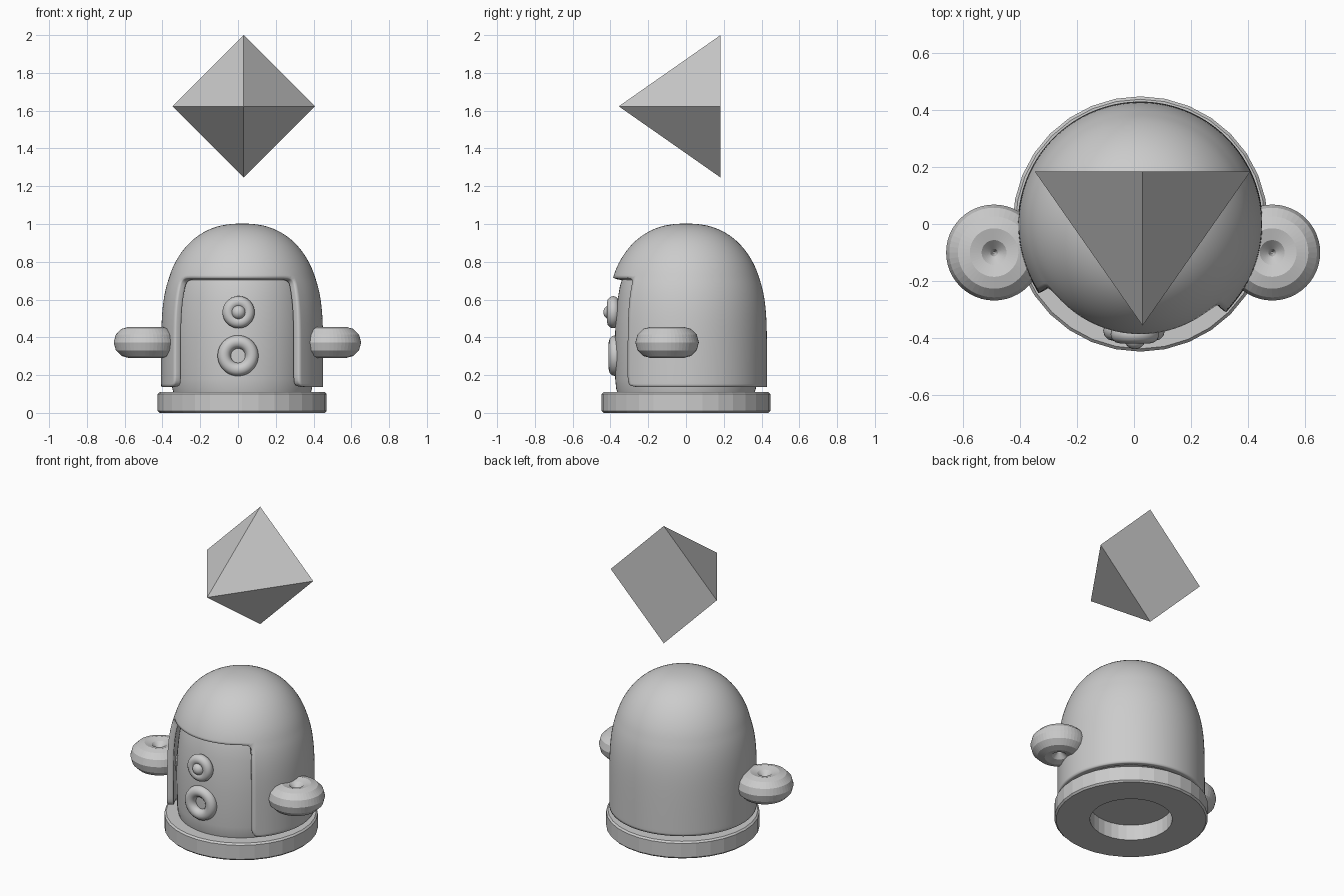
import bpy, bmesh
from math import sin, cos, radians, pi
from mathutils import Matrix

if "Cube" in bpy.data.objects:
    bpy.data.objects.remove(bpy.data.objects["Cube"])

CX = 0.022  # axis of the round body


def new_object(name, bm, smooth=None):
    me = bpy.data.meshes.new(name)
    bm.to_mesh(me)
    bm.free()
    ob = bpy.data.objects.new(name, me)
    bpy.context.collection.objects.link(ob)
    bpy.ops.object.select_all(action='DESELECT')
    ob.select_set(True)
    bpy.context.view_layer.objects.active = ob
    if smooth == 'all':
        bpy.ops.object.shade_smooth()
    elif smooth:
        bpy.ops.object.shade_smooth_by_angle(angle=radians(smooth))
    return ob


def lathe(profile, angles, skip=lambda i, j: False, pole=None, floor=False):
    """Revolve (radius, z) points around z; skip(i, j) leaves faces out."""
    bm = bmesh.new()
    n = len(angles)
    rows = [[bm.verts.new((r * sin(a), -r * cos(a), z)) for a in angles] for r, z in profile]
    for j in range(len(rows) - 1):
        for i in range(n):
            if not skip(i, j):
                k = (i + 1) % n
                bm.faces.new((rows[j][i], rows[j][k], rows[j + 1][k], rows[j + 1][i]))
    if pole is not None:
        tip = bm.verts.new((0, 0, pole))
        for i in range(n):
            bm.faces.new((rows[-1][i], rows[-1][(i + 1) % n], tip))
    if floor:
        bm.faces.new(rows[0][::-1])
    loose = [v for v in bm.verts if not v.link_faces]
    bmesh.ops.delete(bm, geom=loose, context='VERTS')
    return bm


def ring_angles(n):
    return [2 * pi * i / n for i in range(n)]


def torus(name, major, minor, loc, upright=False, smooth=None):
    section = [(major + minor * cos(2 * pi * j / 12), minor * sin(2 * pi * j / 12)) for j in range(13)]
    bm = lathe(section, ring_angles(48))
    bmesh.ops.remove_doubles(bm, verts=bm.verts, dist=1e-5)
    if upright:
        bmesh.ops.rotate(bm, verts=bm.verts, matrix=Matrix.Rotation(pi / 2, 3, 'X'))
    ob = new_object(name, bm, smooth)
    ob.location = loc
    return ob


# Base ring with a central hole
bm = lathe([(0.24, 0.0), (0.437, 0.0), (0.447, 0.01), (0.447, 0.1), (0.437, 0.11),
            (0.24, 0.11), (0.24, 0.0)], ring_angles(32))
bmesh.ops.remove_doubles(bm, verts=bm.verts, dist=1e-5)
base = new_object("base_ring", bm)
base.location.x = CX

# Inner body
bm = lathe([(0.362, 0.1), (0.37, 0.13), (0.375, 0.18), (0.376, 0.4), (0.372, 0.5), (0.362, 0.6),
            (0.35, 0.67), (0.335, 0.72), (0.305, 0.8), (0.25, 0.87), (0.17, 0.92), (0.08, 0.945)],
           ring_angles(64), pole=0.95, floor=True)
body = new_object("body", bm, 40)
body.location.x = CX

# Hood shell with a front opening, turned slightly to one side
a0, a1 = radians(-55.6), radians(44)
N_OPEN, N_REST = 8, 22
angles = [a0 + (a1 - a0) * i / N_OPEN for i in range(N_OPEN)]
angles += [a1 + (2 * pi - a1 + a0) * i / N_REST for i in range(N_REST)]
hood_profile = [(0.432, 0.137), (0.432, 0.2), (0.432, 0.35), (0.43, 0.5), (0.42, 0.6), (0.405, 0.67),
                (0.39, 0.715), (0.372, 0.77), (0.328, 0.85), (0.256, 0.93), (0.155, 0.985), (0.07, 1.0)]
bm = lathe(hood_profile, angles, skip=lambda i, j: i < N_OPEN and j < 6, pole=1.003)
hood = new_object("hood", bm, 'all')
hood.location.x = CX
shell = hood.modifiers.new("thickness", 'SOLIDIFY')
shell.thickness = 0.038
shell.offset = -1
shell.edge_crease_inner = 0.6
shell.edge_crease_outer = 0.6
sub = hood.modifiers.new("rounding", 'SUBSURF')
sub.levels = sub.render_levels = 2

# Ring-shaped arms
for side, x in (("left", -0.49), ("right", 0.484)):
    torus(side + "_arm", 0.085, 0.083, (x, -0.1, 0.373))

# Front buttons
torus("lower_button", 0.073, 0.035, (0, -0.374, 0.303), True, 40)
torus("upper_button", 0.053, 0.032, (0.003, -0.386, 0.533), True, 40)
bm = bmesh.new()
bmesh.ops.create_uvsphere(bm, u_segments=24, v_segments=12, radius=0.038)
knob = new_object("upper_button_knob", bm, 'all')
knob.location = (0.003, -0.4, 0.533)

# Floating four-sided pyramid pointing forward
bm = bmesh.new()
back = [bm.verts.new((0.03 + 0.377 * sin(a), 0.183, 1.623 + 0.377 * cos(a))) for a in ring_angles(4)]
tip = bm.verts.new((0.03, -0.356, 1.623))
bm.faces.new(back)
for i in range(4):
    bm.faces.new((back[i], tip, back[(i + 1) % 4]))
bmesh.ops.recalc_face_normals(bm, faces=bm.faces)
new_object("floating_pyramid", bm)
